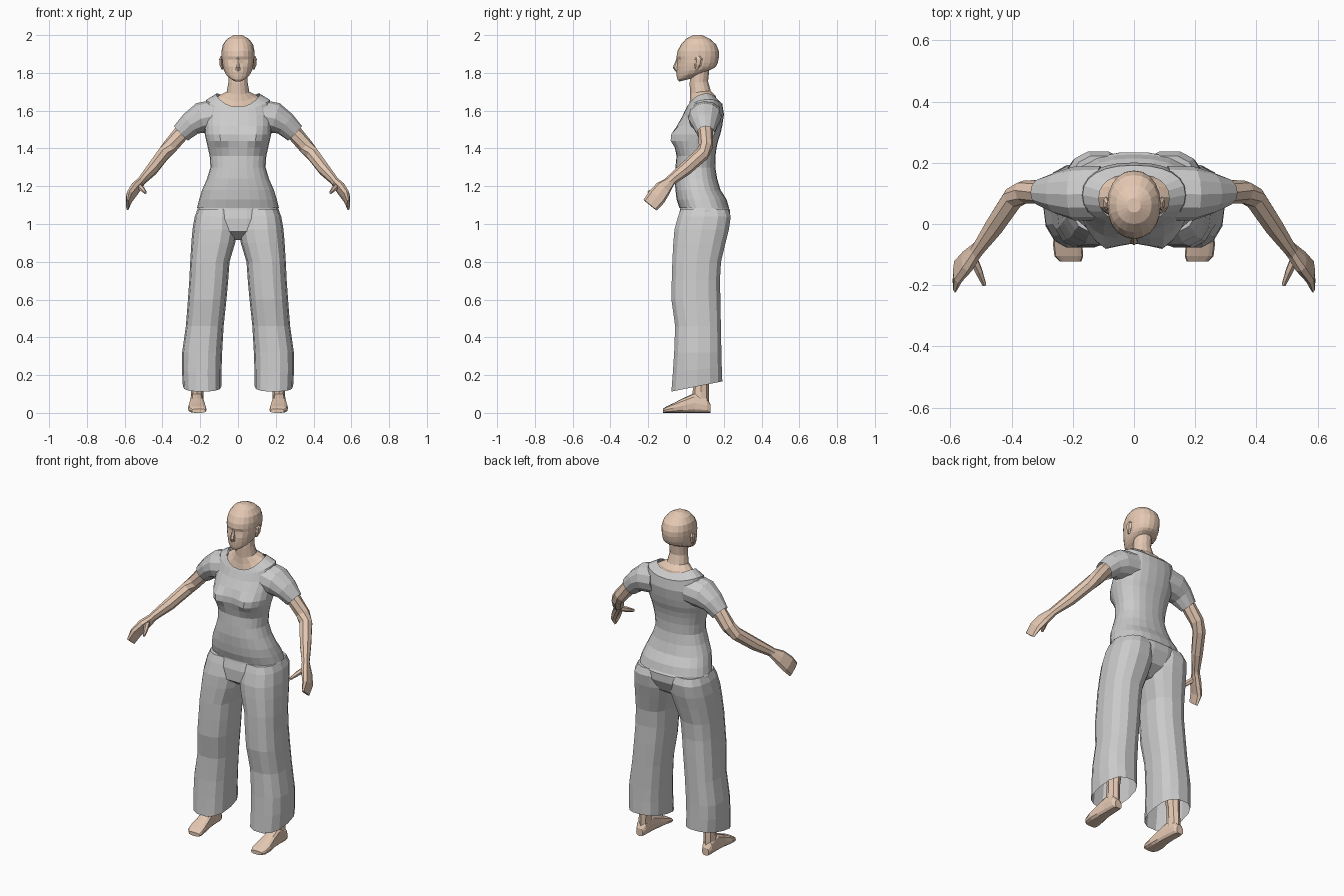
import bpy, bmesh, math
from mathutils import Vector

skin = bpy.data.materials.new("skin")
skin.diffuse_color = (0.78, 0.58, 0.45, 1)
X = Vector((1, 0, 0))


def section(c, u, v, n, p=2.0, lift=0.0):
    """Super-ellipse ring; lift raises its left and right sides."""
    pts = []
    for i in range(n):
        a = 2 * math.pi * i / n
        ca, sa = math.cos(a), math.sin(a)
        cu = math.copysign(abs(ca) ** (2 / p), ca)
        sv = math.copysign(abs(sa) ** (2 / p), sa)
        pts.append(Vector(c) + Vector(u) * cu + Vector(v) * sv + Vector((0, 0, lift * ca * ca)))
    return pts


def loft(name, rings, mat=None, mirror=False, cap0=True, cap1=True, bumps=()):
    """Bridge rings into a flat-shaded skin; bumps push the front along y."""
    bm = bmesh.new()
    rows = [[bm.verts.new(p) for p in r] for r in rings]
    n = len(rows[0])
    for a, b in zip(rows, rows[1:]):
        for i in range(n):
            j = (i + 1) % n
            bm.faces.new((a[i], a[j], b[j], b[i]))
    if cap0:
        bm.faces.new(rows[0])
    if cap1:
        bm.faces.new(rows[-1])
    for v in bm.verts:
        if v.co.y < 0.03:
            v.co.y += sum(amt * math.exp(-((abs(v.co.x) - bx) ** 2 + (v.co.z - bz) ** 2) / r ** 2)
                          for bx, bz, r, amt in bumps)
    bmesh.ops.recalc_face_normals(bm, faces=bm.faces)
    me = bpy.data.meshes.new(name)
    bm.to_mesh(me)
    bm.free()
    ob = bpy.data.objects.new(name, me)
    bpy.context.collection.objects.link(ob)
    if mat:
        me.materials.append(mat)
    if mirror:
        ob.modifiers.new("mirror", 'MIRROR').use_mirror_merge = False
    return ob


def body(name, rows, n, p=2.0, **kw):
    """rows: z, centre x, half width, front y, back y, tilt, lift"""
    rings = []
    for z, cx, rx, y0, y1, tilt, lift in rows:
        ry = (y1 - y0) / 2
        rings.append(section((cx, (y0 + y1) / 2, z), (rx, 0, 0), (0, ry, ry * tilt), n, p, lift))
    return loft(name, rings, **kw)


def tube(name, rows, n, p=2.0, **kw):
    """rows: centre, half size across, half size of thickness"""
    c = [Vector(r[0]) for r in rows]
    rings = []
    for i, (_, ru, rv) in enumerate(rows):
        t = (c[min(i + 1, len(c) - 1)] - c[max(i - 1, 0)]).normalized()
        u = t.cross(X).normalized()
        rings.append(section(c[i], u * ru, t.cross(u) * rv, n, p))
    return loft(name, rings, **kw)


# Head with eye sockets, brow, lips and chin
body("head", [
    (1.765, 0, .028, -.036, .05, .25, 0),
    (1.782, 0, .052, -.045, .095, .25, 0),
    (1.797, 0, .066, -.047, .125, .2, 0),
    (1.815, 0, .076, -.048, .147, .1, 0),
    (1.835, 0, .082, -.049, .160, 0, 0),
    (1.853, 0, .085, -.049, .168, 0, 0),
    (1.870, 0, .086, -.049, .172, 0, 0),
    (1.888, 0, .087, -.050, .175, 0, 0),
    (1.915, 0, .087, -.045, .174, 0, 0),
    (1.950, 0, .080, -.027, .160, 0, 0),
    (1.980, 0, .058, .000, .127, 0, 0),
    (2.000, 0, .022, .038, .085, 0, 0)], 20, 2.15, mat=skin,
    bumps=[(.033, 1.865, .017, .012), (0, 1.797, .014, -.008), (0, 1.815, .01, .004)])

# Nose
tube("nose", [((0, -.042, 1.875), .008, .008), ((0, -.052, 1.827), .018, .014),
              ((0, -.046, 1.812), .012, .015)], 6, mat=skin)

# Ears
tube("ear", [((.086, .062, 1.885), .012, .006), ((.091, .068, 1.872), .023, .010),
             ((.089, .063, 1.845), .019, .010), ((.083, .055, 1.820), .008, .005)], 6,
     mat=skin, mirror=True)

# Neck and collar area
body("neck", [
    (1.580, 0, .140, .015, .170, .2, .02),
    (1.630, 0, .122, .012, .165, .25, .035),
    (1.662, 0, .092, .018, .160, .2, .022),
    (1.695, 0, .060, .020, .133, .15, .005),
    (1.750, 0, .051, .018, .118, .1, 0),
    (1.820, 0, .052, .025, .125, 0, 0)], 14, mat=skin)

# Shirt body
body("shirt_body", [
    (1.085, 0, .217, -.035, .228, 0, 0),
    (1.130, 0, .206, -.050, .215, 0, 0),
    (1.180, 0, .190, -.056, .183, 0, 0),
    (1.240, 0, .164, -.060, .165, 0, 0),
    (1.300, 0, .146, -.056, .155, 0, 0),
    (1.360, 0, .150, -.050, .156, 0, 0),
    (1.405, 0, .160, -.058, .162, 0, 0),
    (1.440, 0, .168, -.063, .170, 0, 0),
    (1.475, 0, .176, -.062, .182, 0, 0),
    (1.520, 0, .178, -.048, .192, 0, 0),
    (1.575, 0, .180, -.020, .201, .05, .01),
    (1.622, 0, .168, -.002, .192, .15, .036),
    (1.643, 0, .115, .005, .163, .28, .045)], 24, 2.3, cap0=False, cap1=False,
    bumps=[(.098, 1.455, .048, -.036)])

# Short sleeves
tube("sleeve", [((.110, .100, 1.575), .090, .085), ((.195, .100, 1.562), .088, .082),
                ((.250, .102, 1.530), .070, .064), ((.302, .105, 1.480), .046, .053)], 12,
     mirror=True, cap1=False)

# Arms
tube("arm", [((.260, .100, 1.520), .040, .042), ((.305, .105, 1.475), .039, .042),
             ((.360, .105, 1.410), .038, .040), ((.395, .085, 1.370), .038, .037),
             ((.455, -.005, 1.290), .036, .033), ((.505, -.075, 1.235), .028, .023),
             ((.522, -.097, 1.213), .028, .021)], 8, mat=skin, mirror=True)

# Hands, flat in the side plane
tube("hand", [((.512, -.083, 1.225), .026, .020), ((.545, -.122, 1.187), .044, .023),
              ((.575, -.155, 1.143), .050, .018), ((.585, -.190, 1.100), .045, .008)], 8, 2.6,
     mat=skin, mirror=True)
tube("thumb", [((.530, -.105, 1.205), .018, .016), ((.507, -.155, 1.185), .015, .013),
               ((.489, -.200, 1.165), .008, .007)], 6, mat=skin, mirror=True)

# Trouser hips
body("trouser_hips", [
    (.915, 0, .060, .020, .130, 0, 0),
    (.960, 0, .200, -.045, .200, 0, 0),
    (1.030, 0, .226, -.045, .235, 0, 0),
    (1.075, 0, .217, -.033, .235, 0, 0),
    (1.100, 0, .204, -.030, .215, 0, 0)], 18, 2.3)

# Wide trouser legs, open at the hem
body("trouser_leg", [
    (.140, .190, .102, -.080, .195, .2, 0),
    (.230, .192, .105, -.072, .192, .1, 0),
    (.320, .190, .106, -.065, .190, 0, 0),
    (.460, .176, .100, -.060, .187, 0, 0),
    (.600, .163, .102, -.080, .185, 0, 0),
    (.700, .155, .103, -.078, .182, 0, 0),
    (.800, .149, .104, -.075, .188, 0, 0),
    (.900, .131, .116, -.070, .212, 0, 0),
    (.970, .121, .120, -.064, .230, 0, 0),
    (1.040, .117, .112, -.045, .240, 0, 0),
    (1.080, .112, .100, -.030, .225, 0, 0)], 14, 2.5, mirror=True, cap0=False)

# Ankles and lower legs
body("ankle", [
    (.040, .218, .033, .035, .122, 0, 0),
    (.110, .216, .033, .035, .122, 0, 0),
    (.170, .214, .034, .040, .120, 0, 0),
    (.300, .205, .046, .025, .130, 0, 0),
    (.460, .190, .050, .015, .125, 0, 0)], 8, mat=skin, mirror=True)

# Feet, lofted from heel to toe: y, centre x, half width, height
foot = [(.130, .220, .022, .045), (.110, .220, .032, .080), (.045, .218, .035, .105),
        (-.015, .217, .041, .078), (-.065, .217, .048, .052), (-.105, .213, .047, .034),
        (-.122, .208, .036, .022)]
loft("foot", [section((x, y, h / 2), (w, 0, 0), (0, 0, h / 2), 12, 3) for y, x, w, h in foot],
     mat=skin, mirror=True)
